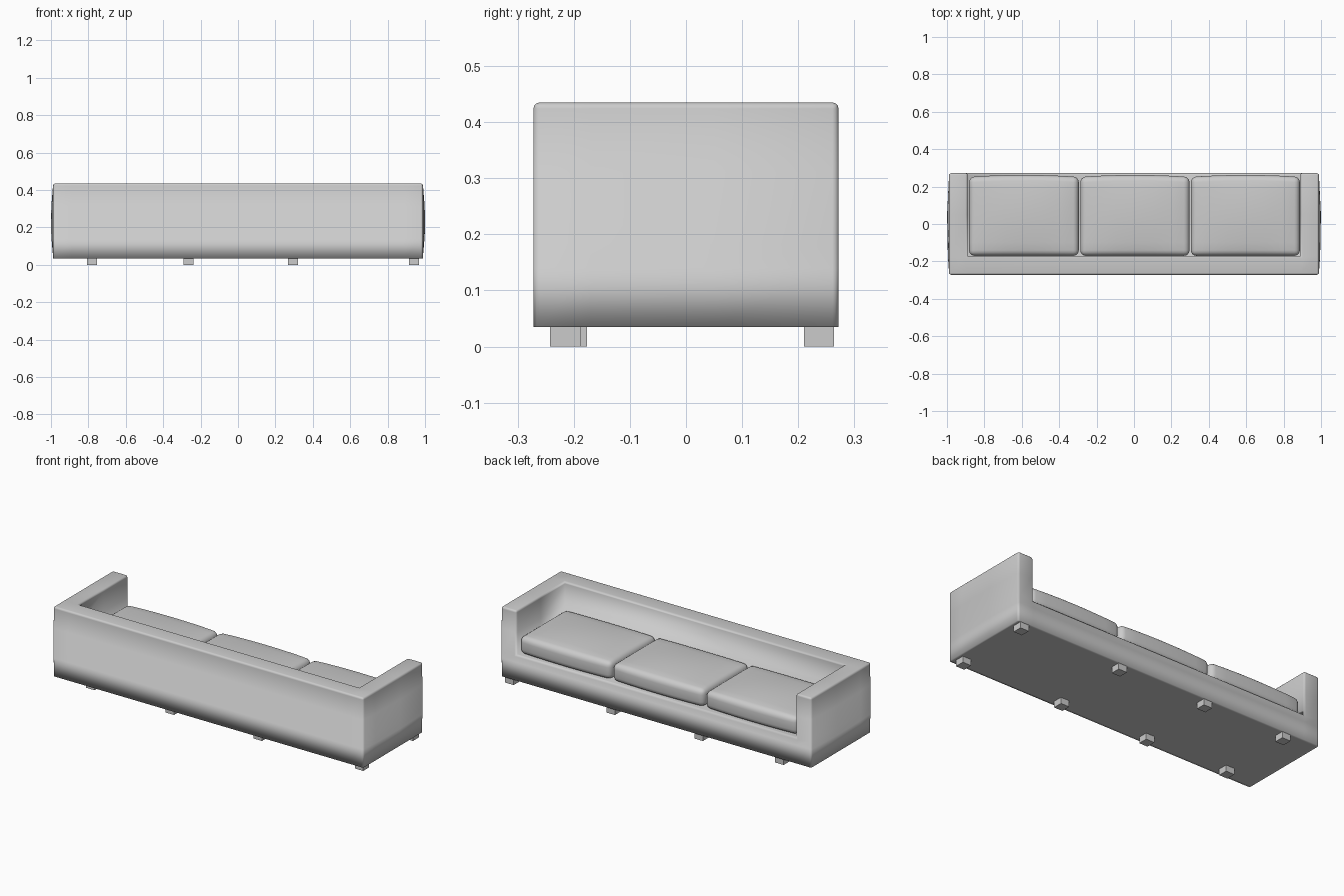
import bpy
import bmesh
from math import pi, sin

cube = bpy.data.objects.get("Cube")
if cube:
    bpy.data.objects.remove(cube, do_unlink=True)

# One grey fabric
GREY = (0.6, 0.6, 0.6, 1.0)
fabric = bpy.data.materials.new("light grey")
fabric.use_nodes = True
fabric.diffuse_color = GREY
fabric.node_tree.nodes["Principled BSDF"].inputs["Base Color"].default_value = GREY

BASE, SEAT, TOP = 0.035, 0.183, 0.435
SIDE, ARM_IN, BACK_IN, DEPTH = 0.988, 0.89, -0.17, 0.272


def finish(bm, name, smooth=True):
    bmesh.ops.recalc_face_normals(bm, faces=bm.faces[:])
    for f in bm.faces:
        f.smooth = smooth
    mesh = bpy.data.meshes.new(name)
    bm.to_mesh(mesh)
    bm.free()
    mesh.materials.append(fabric)
    obj = bpy.data.objects.new(name, mesh)
    bpy.context.collection.objects.link(obj)
    return obj


def raise_faces(bm, faces, height):
    """Extrude faces straight up to a height and return the new caps."""
    out = bmesh.ops.extrude_face_region(bm, geom=faces)["geom"]
    for v in out:
        if isinstance(v, bmesh.types.BMVert):
            v.co.z = height
    return [f for f in out if isinstance(f, bmesh.types.BMFace)]


def block(lo, hi):
    bm = bmesh.new()
    bmesh.ops.create_cube(bm, size=1)
    for v in bm.verts:
        for i in range(3):
            v.co[i] = lo[i] if v.co[i] < 0 else hi[i]
    return bm


# Frame: footprint grid, raised to the seat, then arms and back raised further
bm = bmesh.new()
xs = [-SIDE, -ARM_IN, ARM_IN, SIDE]
ys = [-DEPTH, BACK_IN, 0.05, DEPTH]
rows = [[bm.verts.new((x, y, BASE)) for x in xs] for y in ys]
caps = [bm.faces.new((rows[j][i], rows[j][i + 1], rows[j + 1][i + 1], rows[j + 1][i]))
        for j in range(3) for i in range(3)]
for height in (0.14, SEAT):
    caps = raise_faces(bm, caps, height)
walls = [f for f in caps
         if abs(f.calc_center_median().x) > ARM_IN or f.calc_center_median().y < BACK_IN]
for height in (0.31, TOP):
    walls = raise_faces(bm, walls, height)
bmesh.ops.holes_fill(bm, edges=[e for e in bm.edges if e.is_boundary], sides=0)
bmesh.ops.recalc_face_normals(bm, faces=bm.faces[:])

# Soften every convex edge except the bottom rim
soft = [e for e in bm.edges if e.is_manifold and e.calc_face_angle_signed() > 0.5
        and max(v.co.z for v in e.verts) > BASE + 0.001]
bmesh.ops.bevel(bm, geom=soft, offset=0.011, segments=3, profile=0.5, affect='EDGES')

# Narrow underside border keeps the bottom flat while the sides shade under
bottom = [f for f in bm.faces if all(v.co.z < BASE + 0.001 for v in f.verts)]
bmesh.ops.inset_region(bm, faces=bottom, thickness=0.015, use_even_offset=True)

# Padded outer sides swell in the middle
for v in bm.verts:
    if abs(v.co.x) > 0.95:
        swell = (1 - (v.co.y / DEPTH) ** 2) * sin(pi * (v.co.z - BASE) / (TOP - BASE))
        v.co.x *= 1 + 0.013 * swell
finish(bm, "sofa_frame")

# Three seat cushions with a gentle crown
for name, left, right in (("right_cushion", -0.882, -0.295),
                          ("middle_cushion", -0.287, 0.297),
                          ("left_cushion", 0.304, 0.887)):
    lo, hi = (left, BACK_IN, SEAT - 0.002), (right, 0.262, 0.283)
    bm = block(lo, hi)
    bmesh.ops.subdivide_edges(
        bm, edges=[e for e in bm.edges if abs(e.verts[0].co.z - e.verts[1].co.z) < 0.001],
        cuts=5, use_grid_fill=True)
    for v in bm.verts:
        u = 2 * (v.co.x - lo[0]) / (hi[0] - lo[0]) - 1
        w = 2 * (v.co.y - lo[1]) / (hi[1] - lo[1]) - 1
        if v.co.z > SEAT:
            v.co.z += 0.018 * (1 - u * u) * (1 - w * w)
        if w > 0.99:
            v.co.y -= 0.01 * u * u
    cushion = finish(bm, name)
    bevel = cushion.modifiers.new("soft_edges", 'BEVEL')
    bevel.width = 0.03
    bevel.segments = 4
    bevel.limit_method = 'ANGLE'
    bevel.angle_limit = 0.9

# Eight short square legs
H = 0.027
for row, y in (("back", -0.215), ("front", 0.237)):
    for n, x in enumerate((-0.78, -0.265, 0.295, 0.94)):
        yy = y + 0.012 if row == "back" and n == 0 else y
        name = f"{row}_leg_{n + 1}"
        finish(block((x - H, yy - H, 0), (x + H, yy + H, BASE + 0.003)), name, False)
